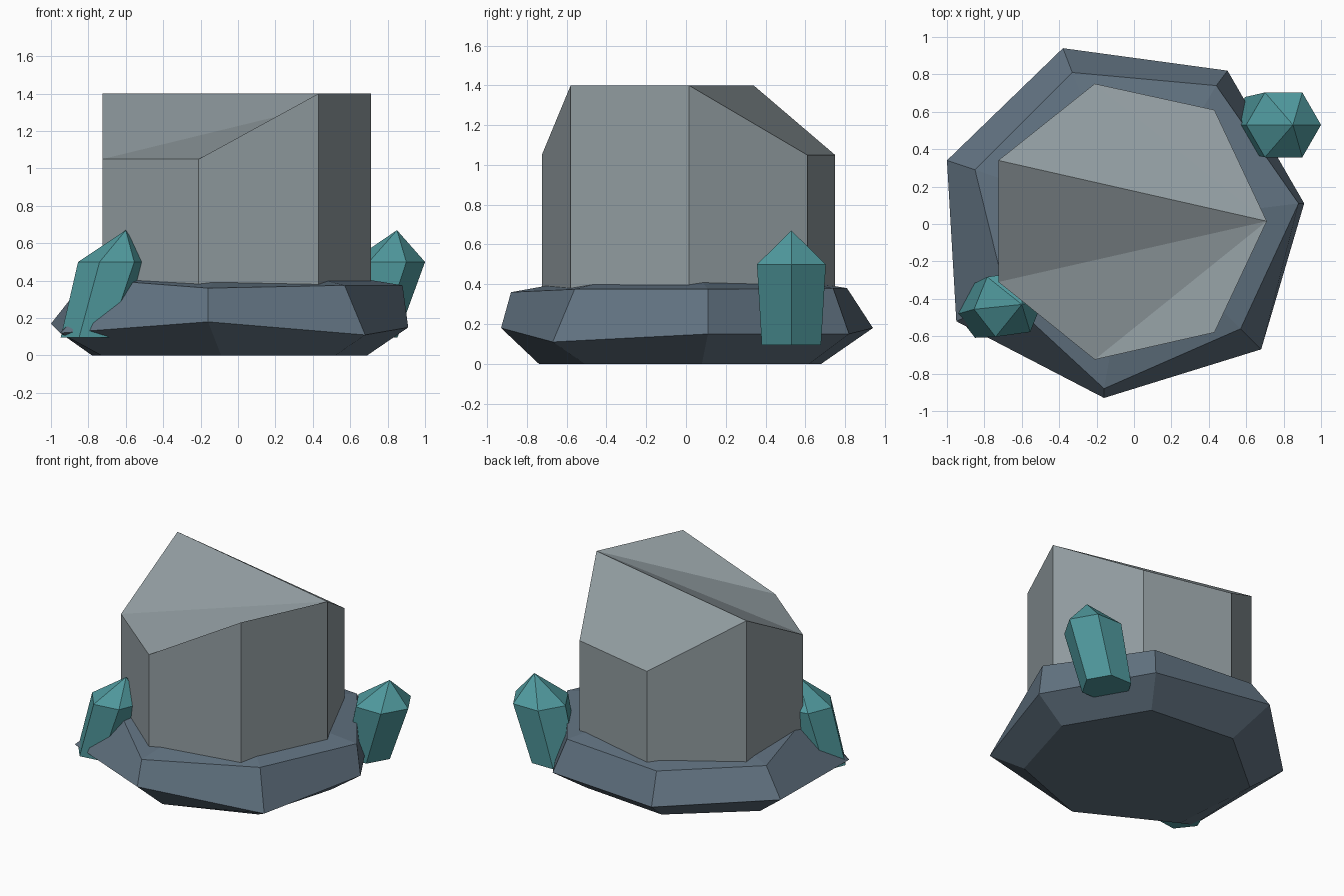
import bpy, bmesh
from math import cos, sin, radians

if "Cube" in bpy.data.objects:
    bpy.data.objects.remove(bpy.data.objects["Cube"])


def material(name, rgb):
    m = bpy.data.materials.new(name)
    m.diffuse_color = (*rgb, 1)
    m.use_nodes = True
    m.node_tree.nodes["Principled BSDF"].inputs["Base Color"].default_value = m.diffuse_color
    return m


def loft(name, rings, mat, tip=None, fan_top=False):
    """Skin equal-sized rings from bottom to top; close with a tip, a fan or a flat cap."""
    bm = bmesh.new()
    loops = [[bm.verts.new(p) for p in ring] for ring in rings]
    n = len(loops[0])
    bm.faces.new(loops[0][::-1])
    for low, high in zip(loops, loops[1:]):
        for i in range(n):
            j = (i + 1) % n
            bm.faces.new((low[i], low[j], high[j], high[i]))
    top = loops[-1]
    if tip:
        apex = bm.verts.new(tip)
        for i in range(n):
            bm.faces.new((top[i], top[(i + 1) % n], apex))
    elif fan_top:
        for i in range(1, n - 1):
            bm.faces.new((top[0], top[i], top[i + 1]))
    bmesh.ops.recalc_face_normals(bm, faces=bm.faces)
    mesh = bpy.data.meshes.new(name)
    bm.to_mesh(mesh)
    bm.free()
    mesh.materials.append(mat)
    obj = bpy.data.objects.new(name, mesh)
    bpy.context.collection.objects.link(obj)
    return obj


def hexagon(center, radius, turn):
    x, y, z = center
    return [(x + radius * cos(radians(60 * i + turn)),
             y + radius * sin(radians(60 * i + turn)), z) for i in range(6)]


slate = material("slate", (0.12, 0.17, 0.22))
stone = material("stone", (0.29, 0.34, 0.36))
teal = material("teal", (0.08, 0.32, 0.34))

# Irregular seven-sided rock base: foot, widest belt, upper rim, low peak
foot = [(0.69, 0.08, 0), (0.37, 0.62, 0), (-0.28, 0.68, 0), (-0.78, 0.26, 0),
        (-0.73, -0.40, 0), (-0.09, -0.74, 0), (0.52, -0.51, 0)]
belt = [(0.91, 0.11, 0.15), (0.50, 0.82, 0.15), (-0.38, 0.94, 0.18), (-1.0, 0.34, 0.17),
        (-0.95, -0.52, 0.12), (-0.16, -0.93, 0.18), (0.68, -0.67, 0.11)]
rim = [(0.88, 0.11, 0.375), (0.44, 0.74, 0.38), (-0.33, 0.81, 0.38), (-0.85, 0.29, 0.36),
       (-0.68, -0.40, 0.40), (-0.16, -0.88, 0.36), (0.57, -0.56, 0.375)]
loft("rock_base", [foot, belt, rim], slate, tip=(0, 0, 0.52))

# Seven-sided pillar with a broken, uneven top
plan = [(0.71, 0.015), (0.43, 0.61), (-0.21, 0.75), (-0.725, 0.34),
        (-0.725, -0.31), (-0.21, -0.725), (0.43, -0.58)]
tops = [1.4, 1.05, 1.05, 1.4, 1.05, 1.05, 1.4]
loft("broken_pillar",
     [[(x, y, 0.2) for x, y in plan], [(x, y, z) for (x, y), z in zip(plan, tops)]],
     stone, fan_top=True)

# Leaning six-sided crystals: foot centre, shoulder centre, tip, radii, turn
for name, low, mid, tip, r0, r1, turn in [
        ("right_crystal", (0.68, 0.53, 0.095), (0.80, 0.53, 0.5), (0.85, 0.53, 0.67), 0.172, 0.2, 0),
        ("left_crystal", (-0.79, -0.46, 0.095), (-0.67, -0.43, 0.5), (-0.60, -0.43, 0.67), 0.16, 0.187, 8)]:
    loft(name, [hexagon(low, r0, turn), hexagon(mid, r1, turn)], teal, tip=tip)
